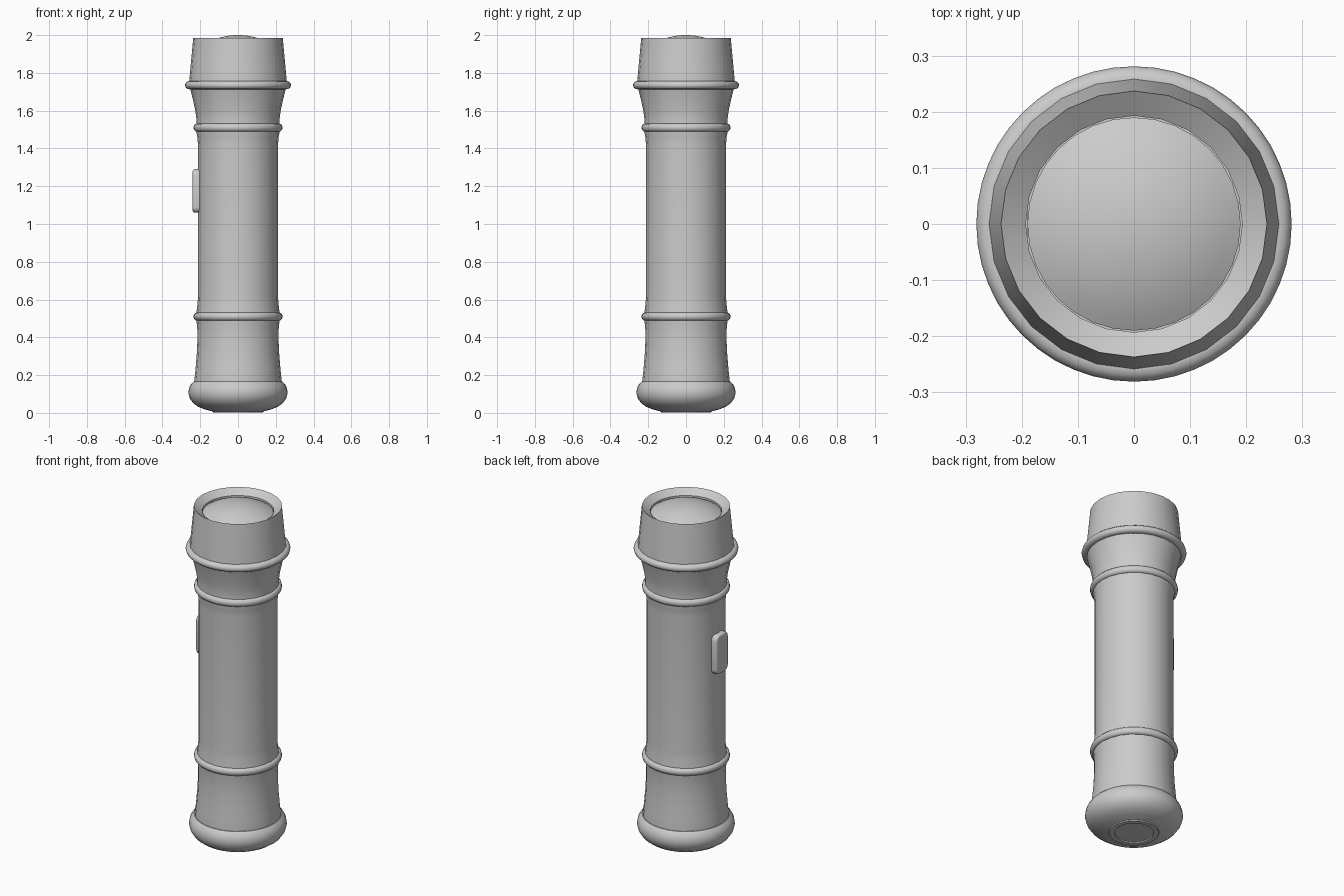
import bpy, bmesh
from math import cos, sin, pi, radians

if "Cube" in bpy.data.objects:
    bpy.data.objects.remove(bpy.data.objects["Cube"])


def finish(name, bm, angle=30):
    bmesh.ops.remove_doubles(bm, verts=bm.verts, dist=1e-5)
    bmesh.ops.recalc_face_normals(bm, faces=bm.faces)
    mesh = bpy.data.meshes.new(name)
    bm.to_mesh(mesh)
    bm.free()
    ob = bpy.data.objects.new(name, mesh)
    bpy.context.collection.objects.link(ob)
    bpy.ops.object.select_all(action='DESELECT')
    ob.select_set(True)
    bpy.context.view_layer.objects.active = ob
    bpy.ops.object.shade_smooth_by_angle(angle=radians(angle))
    return ob


def lathe(name, profile, sides=24, closed=False, angle=30):
    """Revolve (radius, z) points around the z axis."""
    bm = bmesh.new()
    rows = [[bm.verts.new((r * cos(2 * pi * i / sides), r * sin(2 * pi * i / sides), z))
             for i in range(sides)] for r, z in profile]
    pairs = list(zip(rows, rows[1:]))
    if closed:
        pairs.append((rows[-1], rows[0]))
    for a, b in pairs:
        for i in range(sides):
            j = (i + 1) % sides
            bm.faces.new((a[i], a[j], b[j], b[i]))
    return finish(name, bm, angle)


def ring(name, outer, z, half_width, half_height):
    lathe(name, [(outer - half_width + half_width * cos(t * pi / 6),
                  z + half_height * sin(t * pi / 6)) for t in range(12)], 48, True, 60)


# rounded tail cap with a shallow round inset underneath
lathe("tail_cap", [(0, 0.008), (0.104, 0.008), (0.106, 0.002), (0.132, 0.002), (0.135, 0.008),
                   (0.175, 0.018), (0.21, 0.032), (0.238, 0.052), (0.256, 0.078),
                   (0.263, 0.105), (0.259, 0.132), (0.249, 0.152), (0.236, 0.165),
                   (0, 0.165)], 32, angle=40)

# flared lower grip, barrel and flared neck
lathe("barrel", [(0.232, 0.15), (0.232, 0.165), (0.226, 0.22), (0.219, 0.30), (0.215, 0.38),
                 (0.215, 0.44), (0.219, 0.48), (0.222, 0.51), (0.219, 0.54), (0.214, 0.58),
                 (0.212, 0.62), (0.212, 1.42), (0.215, 1.46), (0.221, 1.49), (0.221, 1.51)])

# widening head, front bezel and sloping inner rim
lathe("head", [(0.221, 1.51), (0.219, 1.55), (0.226, 1.60), (0.239, 1.66), (0.252, 1.71),
               (0.26, 1.735), (0.258, 1.76), (0.237, 1.985), (0.193, 1.955), (0.193, 1.92)])

# raised trim rings
ring("lower_ring", 0.236, 0.51, 0.02, 0.022)
ring("neck_ring", 0.236, 1.51, 0.02, 0.022)
ring("head_ring", 0.281, 1.735, 0.025, 0.022)

# domed lens
R = 0.36
lathe("lens", [(0.19, 1.92)] + [(R * sin(a), 2.0 - R + R * cos(a))
      for a in (0.556 * (1 - k / 8) for k in range(9))], 32, angle=40)

# switch button on the left side, rounded in outline and on its face
bm = bmesh.new()
bmesh.ops.create_cube(bm, size=1)
for v in bm.verts:
    v.co.x = -0.215 + v.co.x * 0.05
    v.co.y *= 0.11
    v.co.z = 1.175 + v.co.z * 0.23
corners = [e for e in bm.edges if abs(e.verts[0].co.x - e.verts[1].co.x) > 0.01]
bmesh.ops.bevel(bm, geom=corners, offset=0.03, segments=4, profile=0.5, affect='EDGES')
rim = [e for e in bm.edges if all(v.co.x < -0.235 for v in e.verts)]
bmesh.ops.bevel(bm, geom=rim, offset=0.01, segments=3, profile=0.5, affect='EDGES')
finish("switch_button", bm, 35)
